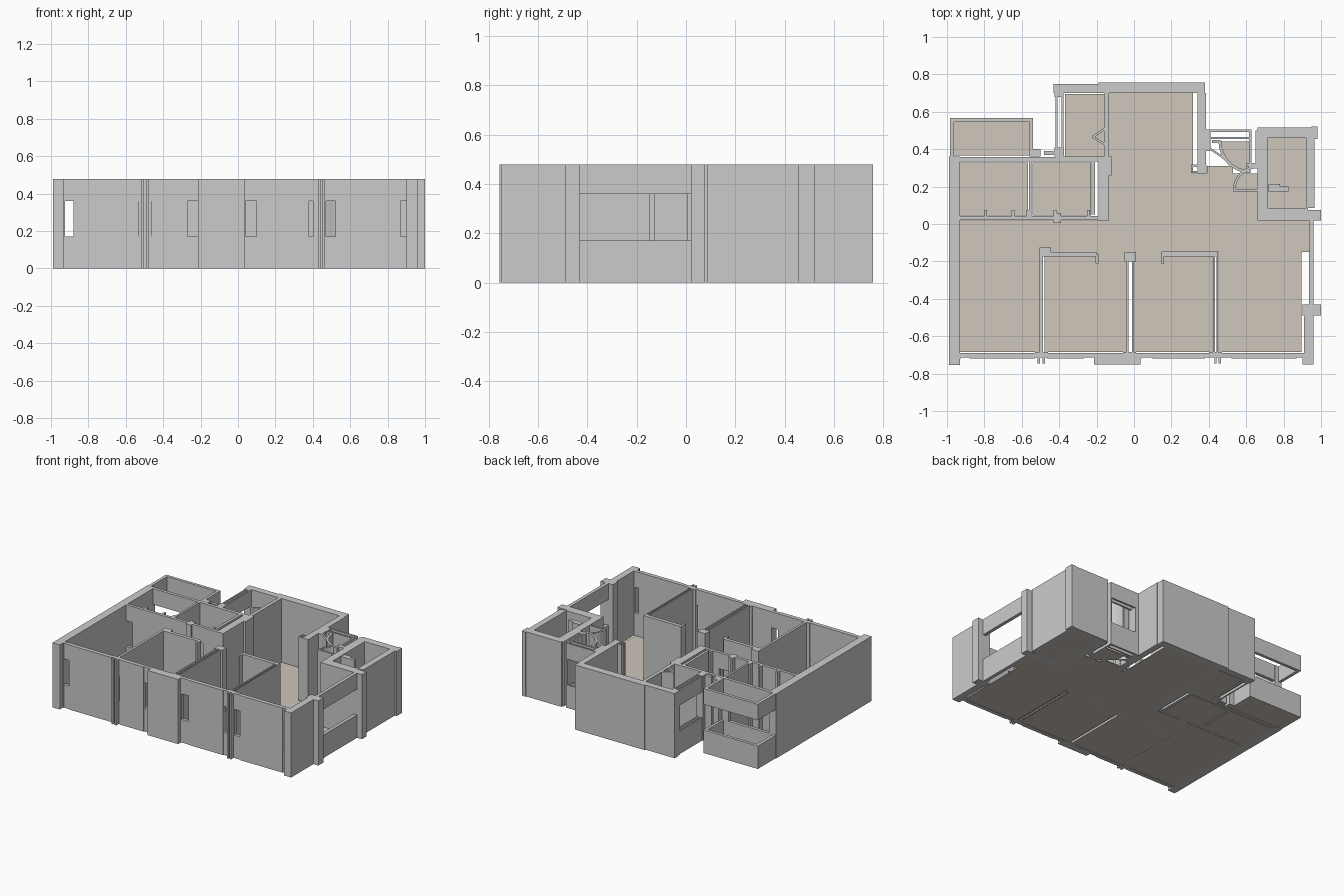
import bpy, bmesh, math
from mathutils import Matrix

if "Cube" in bpy.data.objects:
    bpy.data.objects.remove(bpy.data.objects["Cube"])

H, SILL, HEAD = 0.478, 0.17, 0.36
FULL = [(0, H)]
OPEN = [(0, SILL), (HEAD, H)]


def add_box(bm, x0, y0, x1, y1, z0, z1):
    m = Matrix.Translation(((x0 + x1) / 2, (y0 + y1) / 2, (z0 + z1) / 2))
    m = m @ Matrix.Diagonal((abs(x1 - x0), abs(y1 - y0), z1 - z0, 1))
    bmesh.ops.create_cube(bm, size=1, matrix=m)


def finish(bm, name, mat=None):
    me = bpy.data.meshes.new(name)
    bm.to_mesh(me)
    bm.free()
    ob = bpy.data.objects.new(name, me)
    bpy.context.collection.objects.link(ob)
    if mat:
        me.materials.append(mat)
    return ob


def boxes(name, rects, bands=FULL, mat=None):
    """Rectangles on plan (x0, y0, x1, y1) raised over each height band."""
    bm = bmesh.new()
    for r in rects:
        for z0, z1 in bands:
            add_box(bm, *r, z0, z1)
    return finish(bm, name, mat)


def slotted_wall(name, x0, x1, y0, y1, slots, inset=0.005):
    """Wall along x with narrow window slots."""
    bm = bmesh.new()
    x = x0
    for a, b in slots:
        add_box(bm, x, y0, a, y1, 0, H)
        for z0, z1 in OPEN:
            add_box(bm, a, y0 + inset, b, y1, z0, z1)
        x = b
    add_box(bm, x, y0, x1, y1, 0, H)
    return finish(bm, name)


def ribbon(name, pts, t, closed=False):
    """Thin full-height wall following a path on plan."""
    bm = bmesh.new()
    pairs = list(zip(pts, pts[1:] + pts[:1])) if closed else list(zip(pts, pts[1:]))
    for (ax, ay), (bx, by) in pairs:
        m = Matrix.Translation(((ax + bx) / 2, (ay + by) / 2, H / 2))
        m = m @ Matrix.Rotation(math.atan2(by - ay, bx - ax), 4, 'Z')
        m = m @ Matrix.Diagonal((math.hypot(bx - ax, by - ay) + t * .3, t, H, 1))
        bmesh.ops.create_cube(bm, size=1, matrix=m)
    return finish(bm, name)


def arc(cx, cy, r, a0, a1, n=8):
    angs = [math.radians(a0 + (a1 - a0) * i / n) for i in range(n + 1)]
    return [(cx + r * math.cos(a), cy + r * math.sin(a)) for a in angs]


# floors, one tile per room
tan = bpy.data.materials.new("floor_tan")
tan.diffuse_color = (0.62, 0.57, 0.50, 1)
tan.use_nodes = True
tan.node_tree.nodes["Principled BSDF"].inputs["Base Color"].default_value = tan.diffuse_color
boxes("room_floors", [
    (-.965, .365, -.55, .55), (-.93, .045, -.567, .33), (-.542, .045, -.23, .33),
    (-.37, .36, -.16, .695),                                   # back left rooms
    (-.135, .02, .315, .70), (.315, .02, .66, .27),            # living area
    (.39, .27, .53, .31), (.715, .085, .92, .46),              # side entry, right room
    (-.93, -.15, .935, .02),                                   # corridor
    (-.93, -.685, -.503, -.15), (-.478, -.685, -.04, -.15),
    (-.005, -.685, .42, -.15), (.452, -.685, .895, -.15),
], [(0, .006)], tan)

# quarter-round floor by the side entry
bm = bmesh.new()
ring = [bm.verts.new((x, y, 0)) for x, y in [(.62, .44)] + arc(.62, .44, .155, 180, 270)]
face = bm.faces.new(ring)
ext = bmesh.ops.extrude_face_region(bm, geom=[face])
bmesh.ops.translate(bm, vec=(0, 0, .006), verts=[v for v in ext['geom'] if isinstance(v, bmesh.types.BMVert)])
bmesh.ops.recalc_face_normals(bm, faces=bm.faces)
finish(bm, "entry_floor", tan)

# front wall with its slots, thicker middle and buttresses
slotted_wall("front_wall", -.93, .905, -.72, -.69,
             [(-.925, -.88), (-.53, -.465), (-.27, -.215), (.04, .10), (.38, .52), (.87, .90)])
boxes("front_wall_thick", [(-.215, -.75, .035, -.69)])
boxes("front_posts", [(-.515, -.745, -.502, -.69), (-.49, -.745, -.475, -.69),
                      (.43, -.745, .442, -.69), (.452, -.745, .465, -.69)])

# outer side walls
boxes("left_wall", [(-.99, -.72, -.93, .36), (-.99, -.755, -.93, -.72)])
boxes("right_front_wall", [(.91, -.72, .96, -.43), (.90, -.75, .96, -.69), (.90, -.49, 1.0, -.43)])
boxes("right_window_wall", [(.935, -.43, .96, .02)], OPEN)

# right room block
boxes("right_room_walls", [
    (.66, .02, .715, .50), (.66, .46, .98, .515), (.92, .085, .965, .46),
    (.66, .02, .93, .085), (.93, .02, 1.0, .075), (.95, .455, .98, .52),
    (.72, .175, .78, .215), (.78, .175, .825, .20)])

# side entry: window frame, jambs, door sweeps
boxes("entry_window", [(.40, .493, .625, .506), (.40, .455, .625, .466)], OPEN)
boxes("entry_jambs", [(.385, .455, .41, .506), (.615, .32, .627, .506), (.65, .32, .662, .50),
                      (.385, .39, .41, .455), (.53, .175, .66, .187), (.60, .305, .66, .325)])
ribbon("entry_door_sweep", [(.42, .44)] + arc(.62, .44, .16, 180, 270), .016)
ribbon("side_door_sweep", arc(.66, .18, .125, 90, 180), .014)
ribbon("entry_diagonal", [(.41, .40), (.47, .36), (.53, .31)], .012)

# back wall block
boxes("back_walls", [(-.19, .70, .38, .757), (-.43, .70, -.19, .748),
                     (.34, .27, .385, .70)])
boxes("back_column", [(.305, .29, .315, .315), (.305, .305, .385, .317),
                      (.305, .272, .385, .283), (.372, .272, .388, .317)])
boxes("back_left_window_wall", [(-.42, .40, -.41, .70), (-.388, .40, -.378, .70)], OPEN)
boxes("back_left_posts", [(-.425, .36, -.375, .41), (-.425, .68, -.378, .70),
                          (-.48, .368, -.43, .39), (-.545, .36, -.50, .40)])
boxes("inner_back_wall", [(-.16, .35, -.135, .70), (-.42, .335, -.135, .36)])
ribbon("wall_notch", [(-.155, .51), (-.22, .465), (-.155, .425)], .012)

# balcony with long openings
boxes("balcony_rails", [(-.985, .545, -.54, .567), (-.985, .36, -.962, .545),
                        (-.56, .36, -.54, .545)], OPEN)

# back left pair of rooms
boxes("balcony_window_wall", [(-.94, .335, -.60, .358)], OPEN)
boxes("room_back_wall", [(-.60, .335, -.42, .358)])
slotted_wall("room_front_wall", -.96, -.19, .022, .044, [(-.93, -.88), (-.50, -.30)], 0)
boxes("room_dividers", [(-.562, .03, -.547, .34), (-.228, .05, -.208, .34),
                        (-.19, .02, -.135, .36)])
boxes("room_nibs", [(x, .04, x + .015, .075) for x in (-.80, -.655, -.575, -.43, -.25)])
boxes("room_corner_nibs", [(-.43, .005, -.39, .06), (-.135, .26, -.12, .36)])

# front bedroom partitions
boxes("bedroom_side_walls", [(-.505, -.69, -.487, -.14), (-.04, -.69, -.03, -.16),
                             (-.012, -.69, -.003, -.16), (.422, -.69, .432, -.15),
                             (.442, -.69, .45, -.15)])
boxes("bedroom_door_walls", [(-.505, -.175, -.20, -.15), (.15, -.175, .45, -.148),
                             (-.205, -.21, -.19, -.16), (.145, -.21, .16, -.15)])
boxes("bedroom_columns", [(-.505, -.165, -.445, -.125), (-.052, -.20, .012, -.15)])
boxes("wall_foot_blocks", [(x - .04, -.71, x + .03, -.685) for x in (-.49, -.02, .44)])
